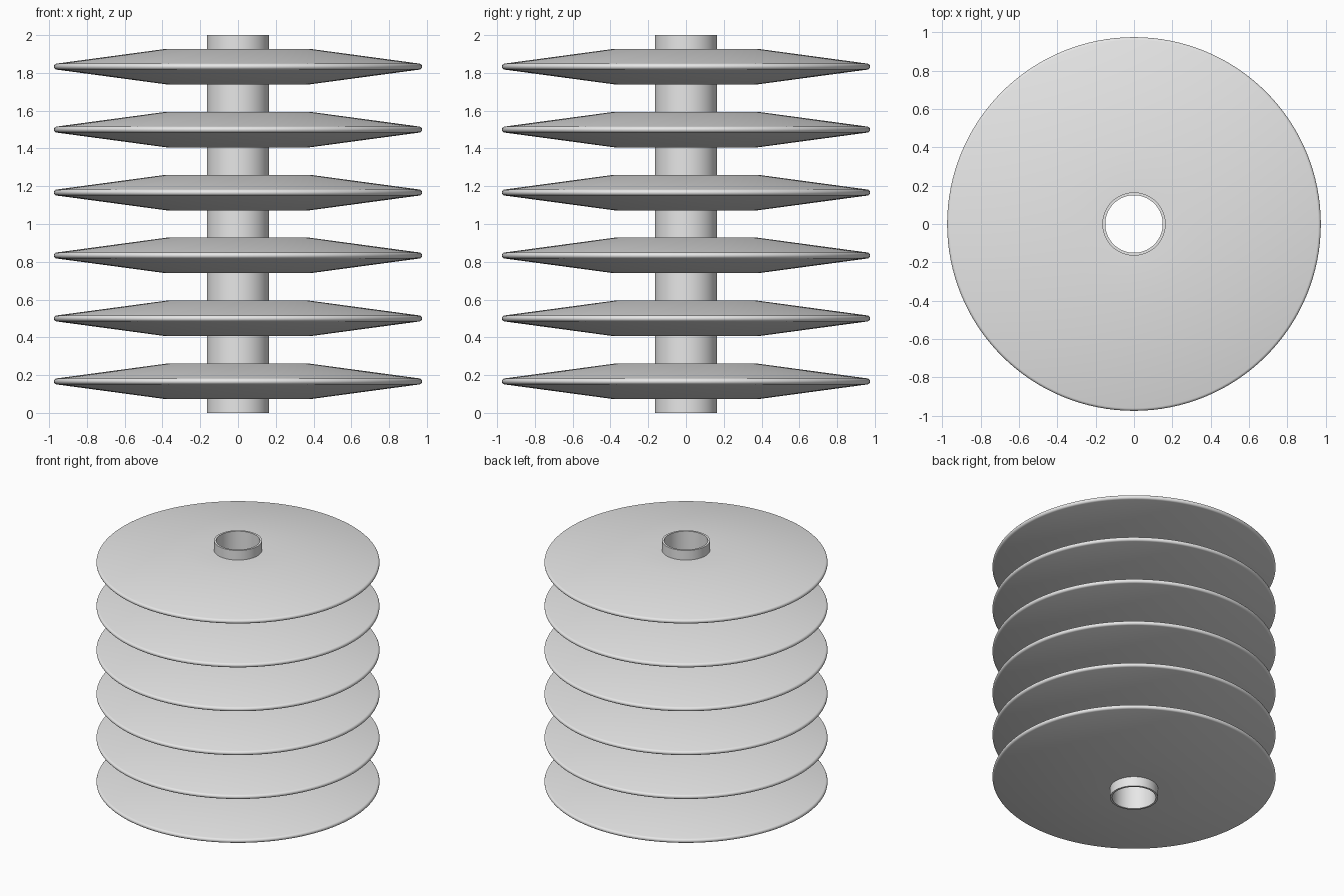
import bpy
import bmesh
from math import atan2, cos, sin, pi, radians

SEGMENTS = 128
DISC_COUNT = 6
PITCH = 2 / DISC_COUNT
TUBE_OUTER, TUBE_INNER = 0.165, 0.15
HUB_RADIUS, HUB_HALF = 0.38, 0.094
DISC_RADIUS, RIM = 0.975, 0.016

cube = bpy.data.objects.get("Cube")
if cube:
    bpy.data.objects.remove(cube, do_unlink=True)

grey = bpy.data.materials.new("plain grey")
grey.use_nodes = True
colour = (0.8, 0.8, 0.8, 1)
grey.diffuse_color = colour
grey.node_tree.nodes["Principled BSDF"].inputs["Base Color"].default_value = colour


def revolve(name, profile):
    """Turn a closed (radius, height) profile around the z axis."""
    bm = bmesh.new()
    rings = []
    for i in range(SEGMENTS):
        a = 2 * pi * i / SEGMENTS
        rings.append([bm.verts.new((r * cos(a), r * sin(a), z)) for r, z in profile])
    n = len(profile)
    for i, ring in enumerate(rings):
        after = rings[(i + 1) % SEGMENTS]
        for j in range(n):
            k = (j + 1) % n
            bm.faces.new((ring[j], after[j], after[k], ring[k]))
    bmesh.ops.recalc_face_normals(bm, faces=bm.faces)
    mesh = bpy.data.meshes.new(name)
    bm.to_mesh(mesh)
    bm.free()
    mesh.materials.append(grey)
    obj = bpy.data.objects.new(name, mesh)
    bpy.context.collection.objects.link(obj)
    bpy.ops.object.select_all(action="DESELECT")
    obj.select_set(True)
    bpy.context.view_layer.objects.active = obj
    bpy.ops.object.shade_smooth_by_angle(angle=radians(30))
    return obj


# Hollow central tube, open at both ends
revolve("central_tube", [(TUBE_INNER, 0), (TUBE_OUTER, 0),
                         (TUBE_OUTER, 2), (TUBE_INNER, 2)])

# Disc section: flat hub, tapering faces and a rounded rim
rim_centre = DISC_RADIUS - RIM
tilt = atan2(rim_centre - HUB_RADIUS, HUB_HALF - RIM)
steps = 10
rim_arc = []
for s in range(steps + 1):
    a = tilt * (2 * s / steps - 1)
    rim_arc.append((rim_centre + RIM * cos(a), RIM * sin(a)))
bore = (TUBE_OUTER + TUBE_INNER) / 2
section = [(bore, -HUB_HALF), (HUB_RADIUS, -HUB_HALF), *rim_arc,
           (HUB_RADIUS, HUB_HALF), (bore, HUB_HALF)]

# Evenly spaced stack of discs
for i in range(DISC_COUNT):
    disc = revolve(f"disc_{i + 1}", section)
    disc.location.z = PITCH * (i + 0.5)
